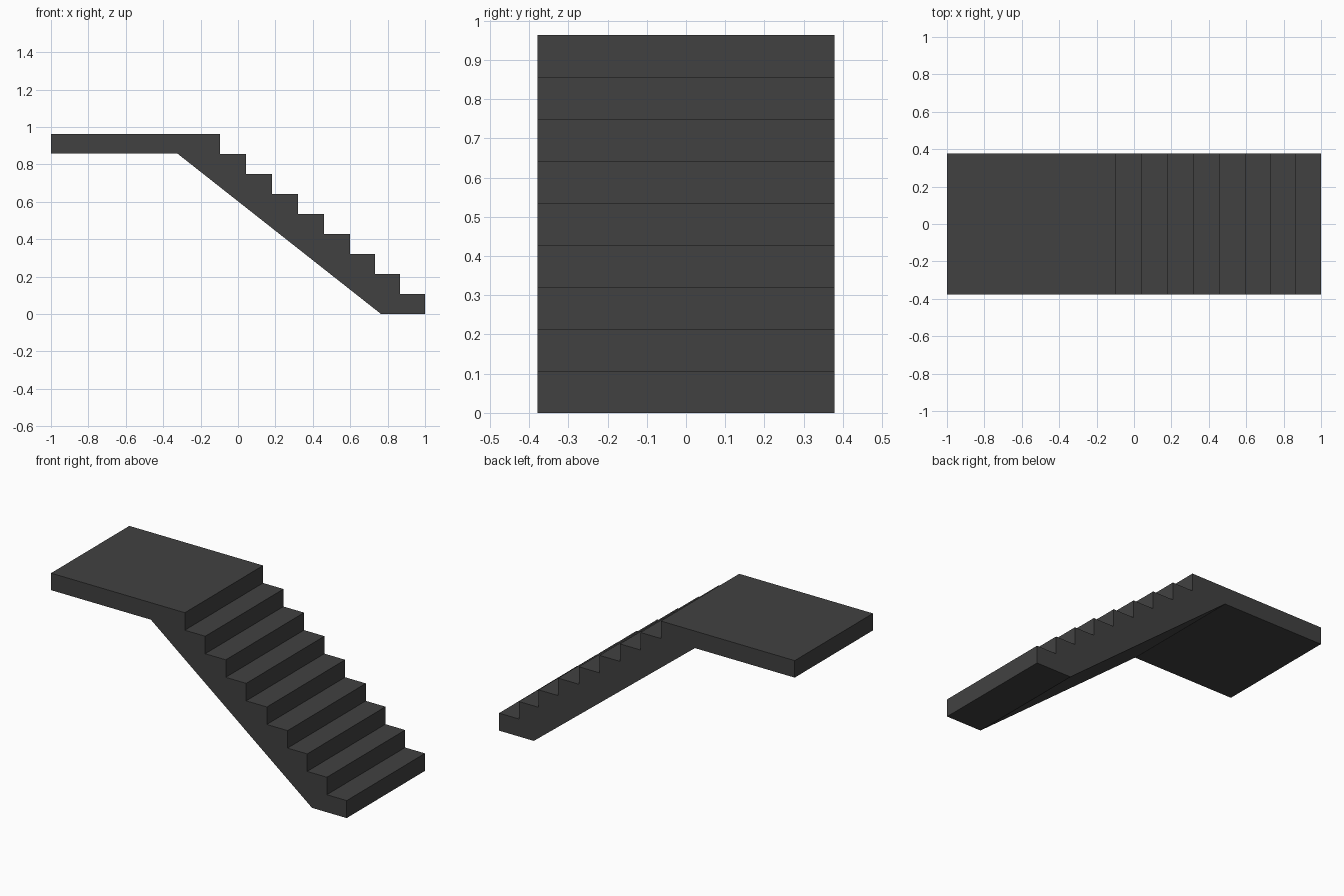
import bpy
import bmesh

if "Cube" in bpy.data.objects:
    bpy.data.objects.remove(bpy.data.objects["Cube"])

HALF_WIDTH = 0.378
STEPS = 9
RISE = 0.963 / STEPS
# x position of each riser, from the lowest step up to the landing
NOSES = [1.0, 0.866, 0.733, 0.6, 0.46, 0.32, 0.182, 0.043, -0.095]

dark_grey = bpy.data.materials.new("dark grey")
dark_grey.diffuse_color = (0.053, 0.053, 0.053, 1)
dark_grey.use_nodes = True
dark_grey.node_tree.nodes["Principled BSDF"].inputs["Base Color"].default_value = dark_grey.diffuse_color

# Side profile: stepped upper edge, landing slab, sloping underside
profile = []
for i, x in enumerate(NOSES):
    profile += [(x, i * RISE), (x, (i + 1) * RISE)]
profile += [(-1.0, 0.963), (-1.0, 0.859), (-0.325, 0.859), (0.765, 0.0)]

# Staircase with landing, extruded across its width
bm = bmesh.new()
side = bm.faces.new([bm.verts.new((x, -HALF_WIDTH, z)) for x, z in profile])
extruded = bmesh.ops.extrude_face_region(bm, geom=[side])
bmesh.ops.translate(
    bm,
    vec=(0, 2 * HALF_WIDTH, 0),
    verts=[v for v in extruded["geom"] if isinstance(v, bmesh.types.BMVert)],
)
bmesh.ops.recalc_face_normals(bm, faces=bm.faces)

mesh = bpy.data.meshes.new("staircase")
bm.to_mesh(mesh)
bm.free()
mesh.materials.append(dark_grey)
staircase = bpy.data.objects.new("staircase_with_landing", mesh)
bpy.context.collection.objects.link(staircase)
